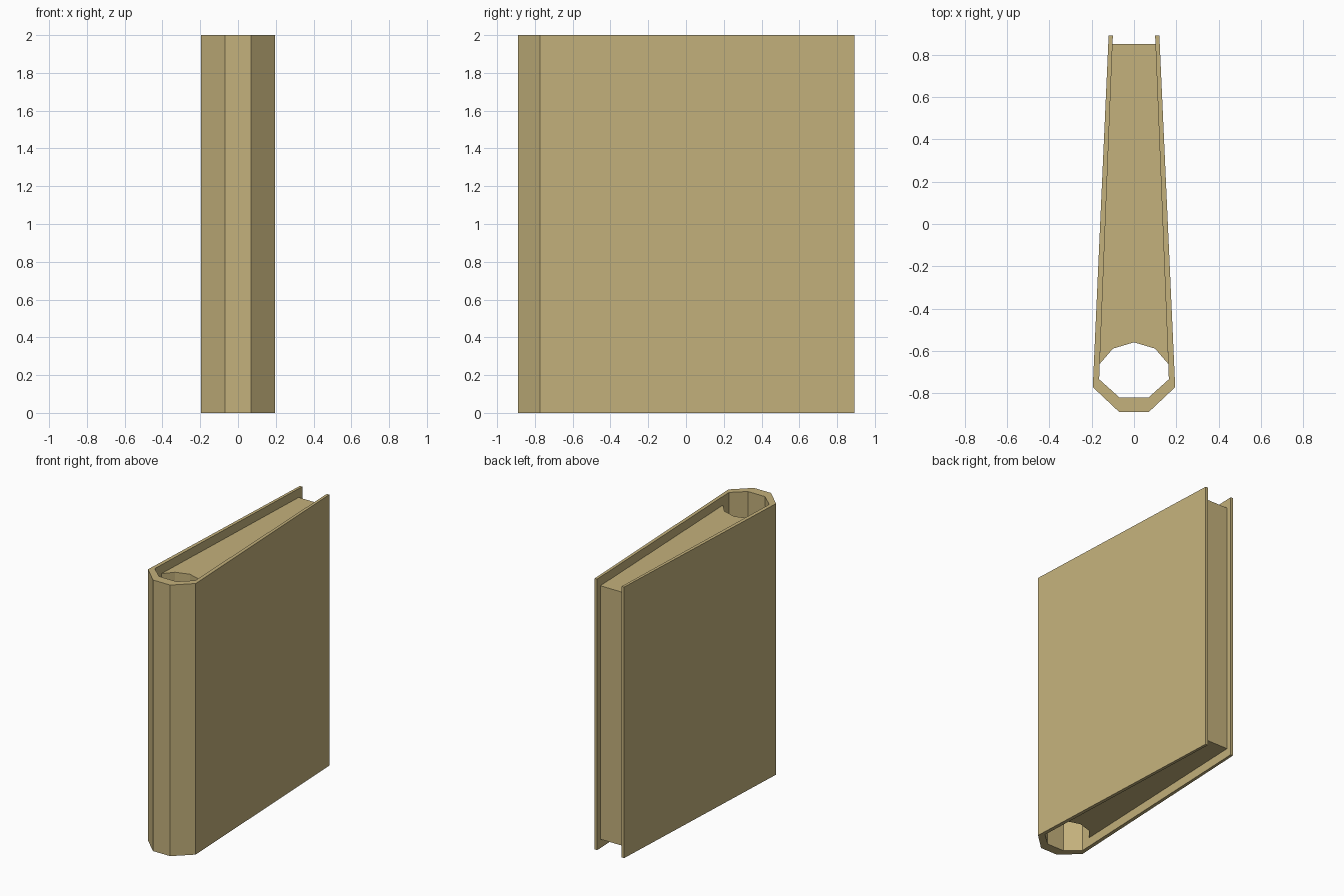
import bpy
import bmesh

if "Cube" in bpy.data.objects:
    bpy.data.objects.remove(bpy.data.objects["Cube"])

tan = bpy.data.materials.new("tan")
tan.diffuse_color = (0.55, 0.44, 0.2, 1)
tan.use_nodes = True
tan.node_tree.nodes["Principled BSDF"].inputs["Base Color"].default_value = tan.diffuse_color


def mirrored(half):
    """Close a right-hand half outline across x = 0."""
    return half + [(-x, y) for x, y in reversed(half) if x > 0]


def extrude_profile(name, points, z0, z1):
    bm = bmesh.new()
    face = bm.faces.new([bm.verts.new((x, y, z0)) for x, y in points])
    result = bmesh.ops.extrude_face_region(bm, geom=[face], use_keep_orig=True)
    top = [v for v in result["geom"] if isinstance(v, bmesh.types.BMVert)]
    bmesh.ops.translate(bm, vec=(0, 0, z1 - z0), verts=top)
    bmesh.ops.recalc_face_normals(bm, faces=bm.faces)
    mesh = bpy.data.meshes.new(name)
    bm.to_mesh(mesh)
    bm.free()
    mesh.materials.append(tan)
    obj = bpy.data.objects.new(name, mesh)
    bpy.context.collection.objects.link(obj)
    return obj


# Cover: two boards joined by a faceted spine
outer = [(0.12, 0.893), (0.195, -0.772), (0.07, -0.89)]
inner = [(0.07, -0.82), (0.165, -0.735), (0.10, 0.893)]
right = outer
left = [(-x, y) for x, y in reversed(outer)]
inside = [(-x, y) for x, y in reversed(inner)] + list(reversed(inner))[::-1]
extrude_profile("cover", right + left + inside, 0, 2)

# Page block: tapered, with a rounded edge towards the hollow spine
pages = [(0.0, -0.56), (0.10, -0.59), (0.162, -0.662), (0.102, 0.853)]
extrude_profile("pages", mirrored(pages), 0.065, 1.935)
